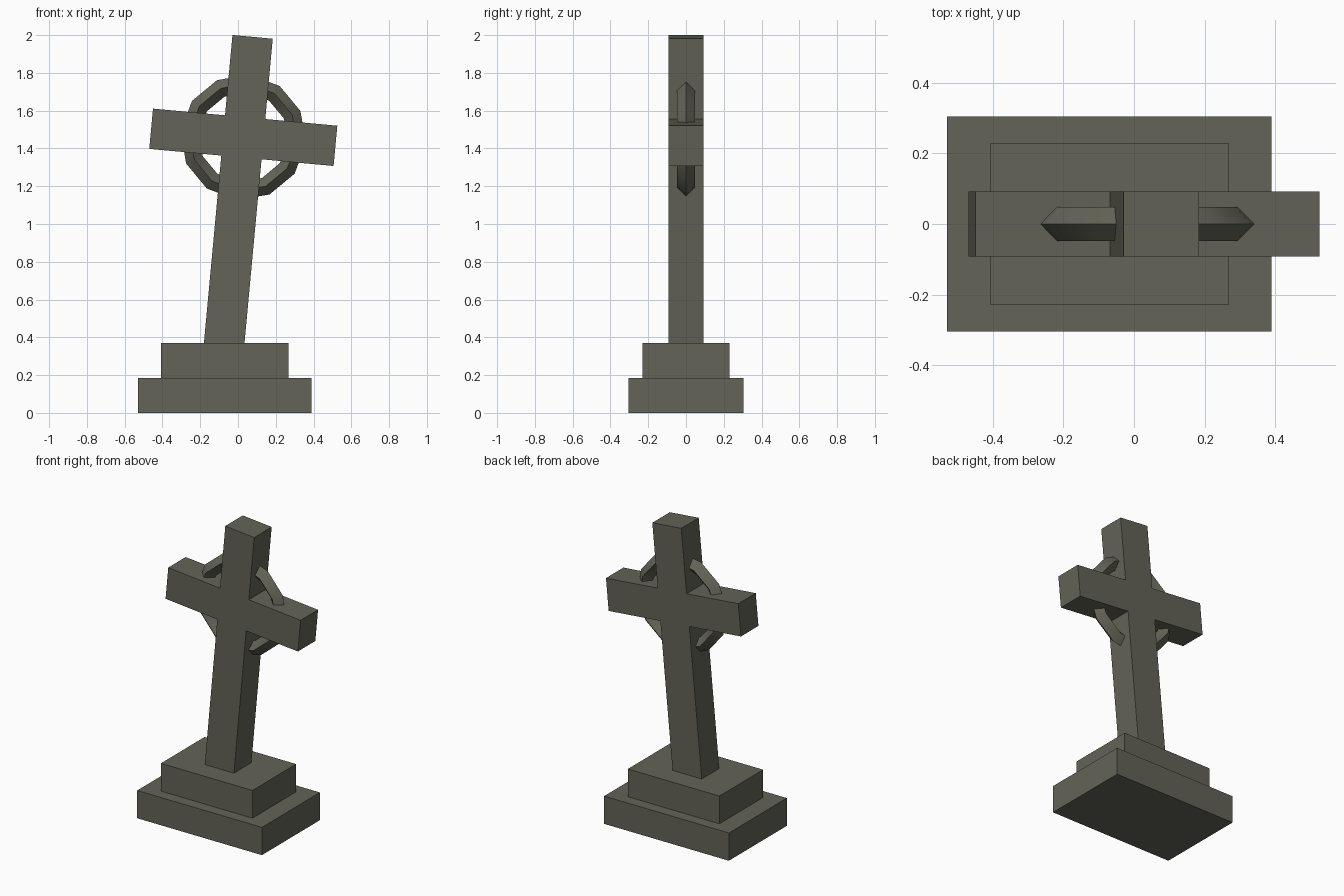
import bpy, bmesh, math

cube = bpy.data.objects.get("Cube")
if cube:
    bpy.data.objects.remove(cube, do_unlink=True)

# Weathered stone colour
COLOR = (0.125, 0.125, 0.095, 1.0)
stone = bpy.data.materials.new("weathered_stone")
stone.use_nodes = True
stone.diffuse_color = COLOR
bsdf = next(n for n in stone.node_tree.nodes if n.type == 'BSDF_PRINCIPLED')
bsdf.inputs["Base Color"].default_value = COLOR

LEAN = math.radians(5.3)
CROSSING = (0.028, 0, 1.459)


def slab(name, width, depth, bottom, top, x):
    """Axis-aligned stone block."""
    bpy.ops.mesh.primitive_cube_add(size=1, location=(x, 0, (bottom + top) / 2))
    ob = bpy.context.object
    ob.name = name
    ob.scale = (width, depth, top - bottom)
    bpy.ops.object.transform_apply(location=False, rotation=False, scale=True)
    ob.data.materials.append(stone)


# Stepped plinth
slab("lower_step", 0.92, 0.61, 0, 0.185, -0.07)
slab("upper_step", 0.675, 0.46, 0.185, 0.37, -0.07)

# Leaning cross: half outline mirrored, then extruded through its depth
half, arm, top, foot, depth = 0.107, 0.49, 0.534, -1.13, 0.184
right_side = [(half, foot), (half, -half), (arm, -half),
              (arm, half), (half, half), (half, top)]
outline = right_side + [(-x, z) for x, z in reversed(right_side)]
bm = bmesh.new()
face = bm.faces.new([bm.verts.new((x, -depth / 2, z)) for x, z in outline])
extruded = bmesh.ops.extrude_face_region(bm, geom=[face])["geom"]
bmesh.ops.translate(bm, vec=(0, depth, 0),
                    verts=[v for v in extruded if isinstance(v, bmesh.types.BMVert)])
bmesh.ops.recalc_face_normals(bm, faces=bm.faces)
mesh = bpy.data.meshes.new("cross")
bm.to_mesh(mesh)
bm.free()
mesh.materials.append(stone)
cross = bpy.data.objects.new("cross", mesh)
cross.location = CROSSING
cross.rotation_euler.y = LEAN
bpy.context.collection.objects.link(cross)

# Twelve-sided ring with a diamond section, leaning with the cross
bpy.ops.mesh.primitive_torus_add(major_segments=12, minor_segments=4,
                                 major_radius=0.285, minor_radius=0.048,
                                 location=CROSSING,
                                 rotation=(math.pi / 2, LEAN, 0))
ring = bpy.context.object
ring.name = "ring"
ring.data.materials.append(stone)
bpy.ops.object.shade_smooth_by_angle(angle=math.radians(40))
